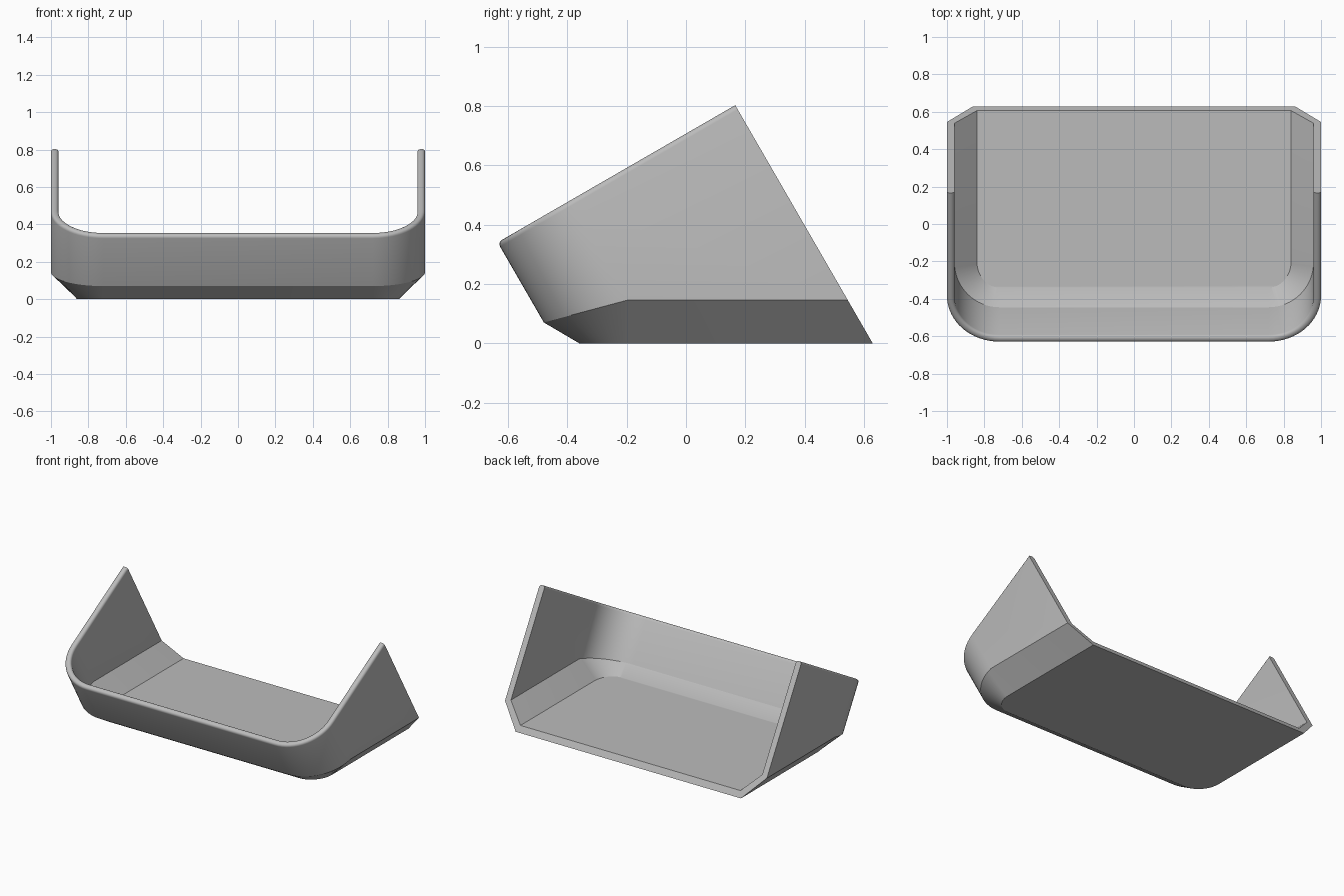
import bpy, bmesh
from math import sin, cos, pi, radians
from mathutils import Vector

cube = bpy.data.objects.get("Cube")
if cube:
    bpy.data.objects.remove(cube)

C, S = cos(radians(30)), sin(radians(30))   # tilt of the tray walls
BACK, RIM = 0.545, 0.612                    # cut plane and rim, in tilted axes
CX, CU, R = 0.72, -0.10, 0.28               # outer corner centre and radius
WALL, FILLET, SEGS = 0.04, 0.017, 16


def tilted(x, u, v):
    return Vector((x, C * u - S * v, S * u + C * v))


def at_height(x, u, z):
    return Vector((x, (u - S * z) / C, z))


def rim_profile():
    """Rounded rim as (inset from outer face, drop below the rim)."""
    pts = []
    for centre, start in ((FILLET, pi), (WALL - FILLET, pi / 2)):
        for i in range(5):
            a = start - i * pi / 8
            pts.append((centre + FILLET * cos(a), FILLET * (1 - sin(a))))
    return pts


def section(a, back=False):
    """Wall section from outer floor edge, over the rim, to inner floor edge."""
    def wall(d):
        x = CX + (R - d) * cos(a)
        return x, BACK if back else CU - (R - d) * sin(a)

    def floor_edge(inset, z):
        x = CX + (0.14 - inset) * cos(a)
        if back:
            return at_height(x, BACK, z)
        return Vector((x, -0.2 - (0.16 - inset) * sin(a), z))

    t = sin(a)
    pts = [floor_edge(0, 0), at_height(*wall(0), 0.145 - 0.075 * t)]
    pts += [tilted(*wall(d), RIM - drop) for d, drop in rim_profile()]
    pts += [at_height(*wall(WALL), 0.157 - 0.066 * t), floor_edge(0.02, WALL)]
    return pts


# Left half of the path, then its mirror image
half = [section(0, True)] + [section(i * pi / 2 / SEGS) for i in range(SEGS + 1)]
mirrored = [[Vector((-p.x, p.y, p.z)) for p in s] for s in reversed(half)]

bm = bmesh.new()
rows = [[bm.verts.new(p) for p in s] for s in half + mirrored]
for a, b in zip(rows, rows[1:]):
    for i in range(len(a) - 1):
        bm.faces.new((a[i], a[i + 1], b[i + 1], b[i]))

# Floor underside, floor top, wall ends and the open back edge of the floor
bm.faces.new([r[0] for r in rows])
bm.faces.new([r[-1] for r in rows])
bm.faces.new(rows[0])
bm.faces.new(rows[-1])
bm.faces.new((rows[0][0], rows[0][-1], rows[-1][-1], rows[-1][0]))
bmesh.ops.recalc_face_normals(bm, faces=bm.faces)

mesh = bpy.data.meshes.new("tray_shell")
bm.to_mesh(mesh)
bm.free()
tray = bpy.data.objects.new("tray_shell", mesh)
bpy.context.collection.objects.link(tray)

# Plain grey material
grey = bpy.data.materials.new("light_grey")
grey.use_nodes = True
colour = (0.5, 0.5, 0.5, 1)
grey.diffuse_color = colour
grey.node_tree.nodes["Principled BSDF"].inputs["Base Color"].default_value = colour
mesh.materials.append(grey)

bpy.ops.object.select_all(action='DESELECT')
tray.select_set(True)
bpy.context.view_layer.objects.active = tray
bpy.ops.object.shade_smooth_by_angle(angle=radians(26))
